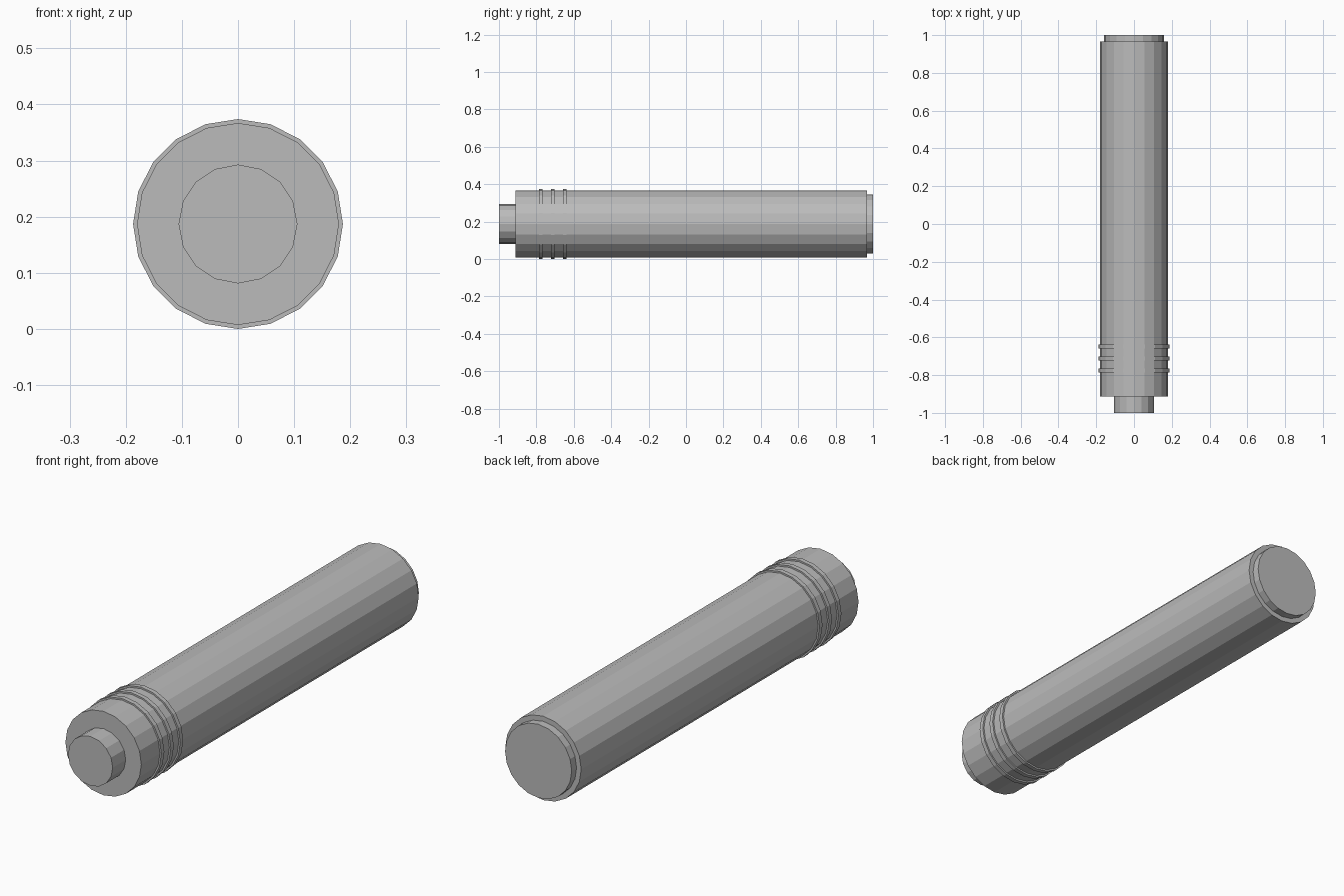
import bpy
import math

cube = bpy.data.objects.get("Cube")
if cube:
    bpy.data.objects.remove(cube, do_unlink=True)

AXIS_Z = 0.187

grey = bpy.data.materials.new("plain_grey")
grey.use_nodes = True
colour = (0.5, 0.5, 0.5, 1)
grey.diffuse_color = colour
grey.node_tree.nodes["Principled BSDF"].inputs["Base Color"].default_value = colour


def cylinder(name, radius, y0, y1, sides=20):
    """Flat-shaded cylinder lying along y from y0 to y1."""
    bpy.ops.mesh.primitive_cylinder_add(
        vertices=sides, radius=radius, depth=y1 - y0,
        location=(0, (y0 + y1) / 2, AXIS_Z), rotation=(math.pi / 2, 0, 0))
    part = bpy.context.object
    part.name = name
    part.data.materials.append(grey)
    return part


# Long main tube
cylinder("body", 0.18, -0.912, 0.967)

# Narrow plug at the front and shallow cap at the back
cylinder("front_plug", 0.106, -1.0, -0.91, sides=16)
cylinder("back_cap", 0.158, 0.965, 1.0)

# Three raised bands near the front
for i in range(3):
    y = -0.776 + i * 0.064
    cylinder(f"grip_ring_{i + 1}", AXIS_Z, y - 0.01, y + 0.01)
